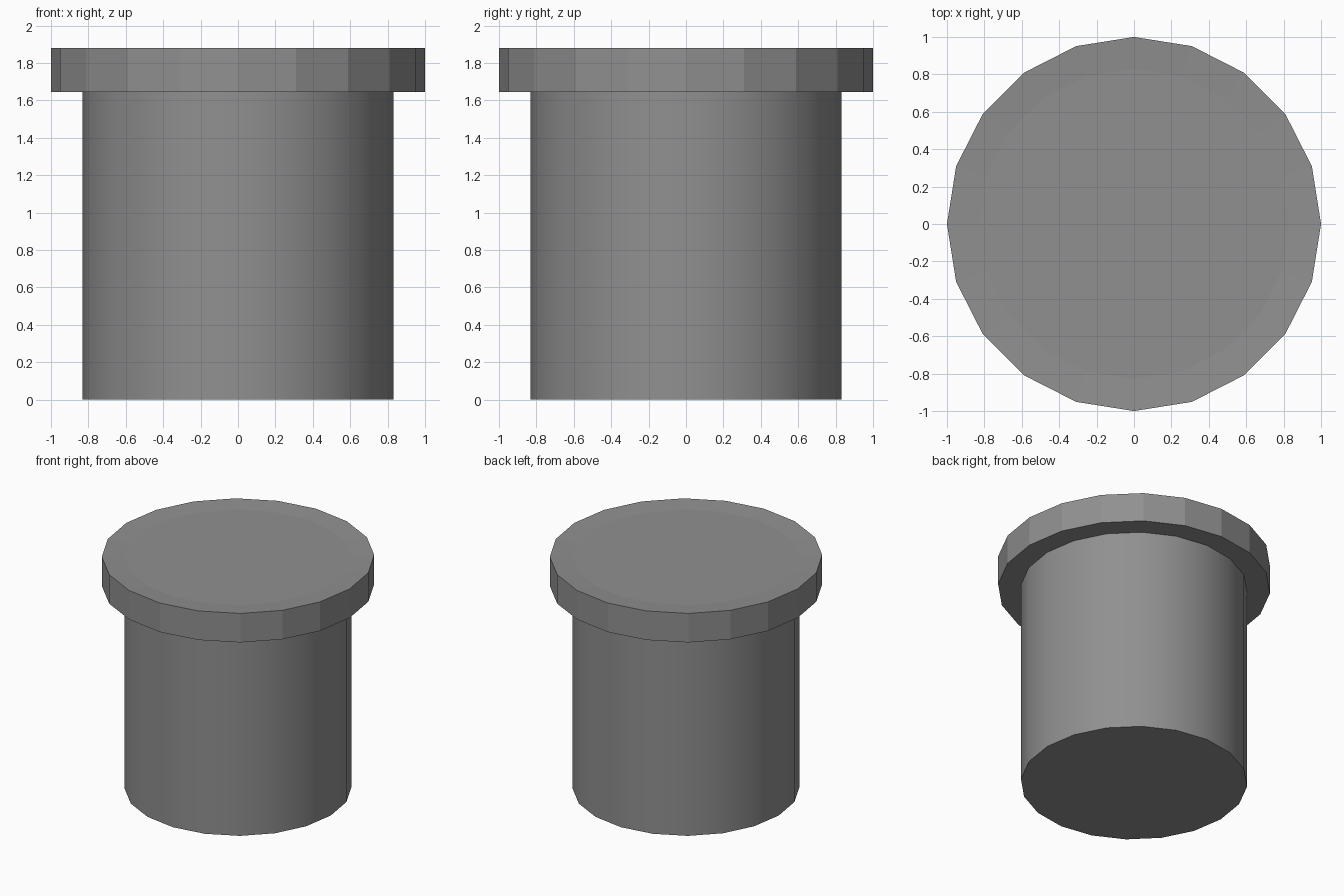
import bpy, bmesh
from math import cos, sin, tau

if "Cube" in bpy.data.objects:
    bpy.data.objects.remove(bpy.data.objects["Cube"])

SIDES = 20
grey = bpy.data.materials.new("dark_grey")
grey.diffuse_color = (0.28, 0.28, 0.28, 1)
grey.use_nodes = True
grey.node_tree.nodes["Principled BSDF"].inputs["Base Color"].default_value = grey.diffuse_color


def turned(name, profile, smooth_bands=()):
    """Revolve (radius, z) points, listed bottom to top, and cap both ends."""
    bm = bmesh.new()
    rings = [[bm.verts.new((r * cos(tau * i / SIDES), r * sin(tau * i / SIDES), z))
              for i in range(SIDES)] for r, z in profile]
    for b, (low, high) in enumerate(zip(rings, rings[1:])):
        for i in range(SIDES):
            j = (i + 1) % SIDES
            face = bm.faces.new((low[i], low[j], high[j], high[i]))
            face.smooth = b in smooth_bands
    bm.faces.new(rings[0][::-1])
    bm.faces.new(rings[-1])
    mesh = bpy.data.meshes.new(name)
    bm.to_mesh(mesh)
    bm.free()
    mesh.materials.append(grey)
    obj = bpy.data.objects.new(name, mesh)
    bpy.context.collection.objects.link(obj)
    return obj


# Smooth-sided body
turned("body", [(0.832, 0), (0.832, 1.645)], smooth_bands=(0,))

# Faceted lid with a very shallow dished top
turned("lid", [(1.0, 1.645), (1.0, 1.88), (0.83, 1.869)])
